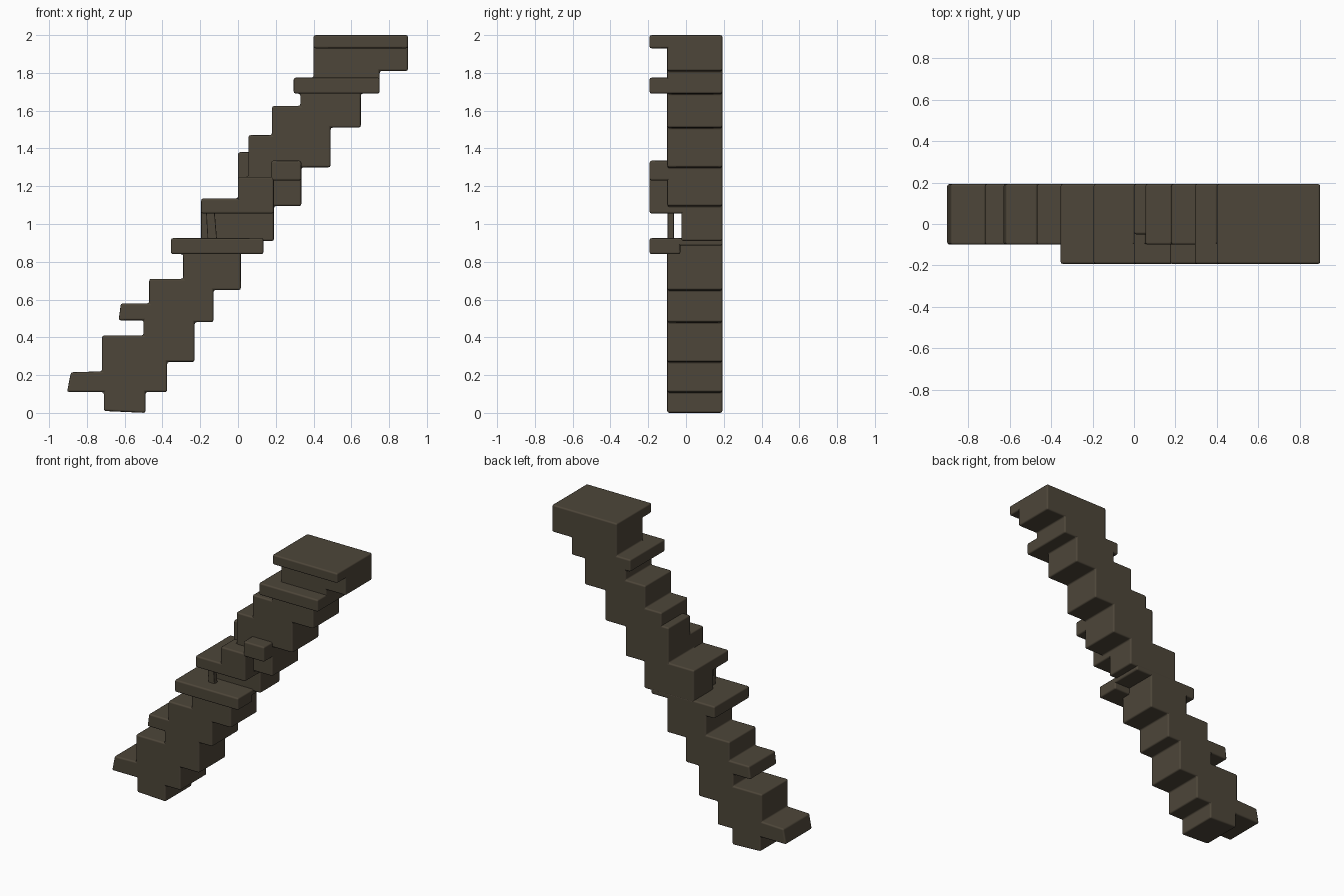
import bpy
import bmesh

cube = bpy.data.objects.get("Cube")
if cube:
    bpy.data.objects.remove(cube, do_unlink=True)

stone = bpy.data.materials.new("dark_brown_stone")
stone.use_nodes = True
COLOUR = (0.075, 0.061, 0.041, 1)
stone.diffuse_color = COLOUR
stone.node_tree.nodes["Principled BSDF"].inputs["Base Color"].default_value = COLOUR

BACK = 0.193
FACE = -0.1
LIP = -0.193


def extrude_outline(name, outline, front, back=BACK, bevel=0.011):
    """Extrude an x-z outline from front to back and round its edges."""
    bm = bmesh.new()
    face = bm.faces.new([bm.verts.new((x, front, z)) for x, z in outline])
    moved = bmesh.ops.extrude_face_region(bm, geom=[face])["geom"]
    bmesh.ops.translate(bm, vec=(0, back - front, 0),
                        verts=[v for v in moved if isinstance(v, bmesh.types.BMVert)])
    bmesh.ops.recalc_face_normals(bm, faces=bm.faces)
    mesh = bpy.data.meshes.new(name)
    bm.to_mesh(mesh)
    bm.free()
    mesh.materials.append(stone)
    obj = bpy.data.objects.new(name, mesh)
    bpy.context.collection.objects.link(obj)
    mod = obj.modifiers.new("rounded_edges", "BEVEL")
    mod.width = bevel
    mod.segments = 2
    mod.harden_normals = True
    bpy.ops.object.select_all(action="DESELECT")
    obj.select_set(True)
    bpy.context.view_layer.objects.active = obj
    bpy.ops.object.shade_smooth_by_angle()
    return obj


def block(name, x0, x1, z0, z1, front, back=BACK):
    return extrude_outline(name, [(x0, z0), (x1, z0), (x1, z1), (x0, z1)], front, back)


# Lower flight: underside steps up, then treads back down
extrude_outline("lower_flight", [
    (-0.71, 0.01), (-0.49, 0), (-0.49, 0.11), (-0.375, 0.11), (-0.375, 0.27),
    (-0.23, 0.27), (-0.23, 0.48), (-0.13, 0.48), (-0.13, 0.65), (0.015, 0.65),
    (0.015, 0.925), (-0.355, 0.925), (-0.355, 0.84), (-0.29, 0.84), (-0.29, 0.71),
    (-0.47, 0.71), (-0.47, 0.58), (-0.62, 0.58), (-0.632, 0.49), (-0.5, 0.49),
    (-0.5, 0.41), (-0.72, 0.41), (-0.72, 0.22), (-0.885, 0.215), (-0.905, 0.11),
    (-0.71, 0.11)], FACE)

# Upper flight
extrude_outline("upper_flight", [
    (-0.195, 1.055), (0.19, 1.055), (0.19, 1.095), (0.335, 1.095), (0.335, 1.3),
    (0.49, 1.3), (0.49, 1.51), (0.65, 1.51), (0.65, 1.69), (0.75, 1.69),
    (0.75, 1.81), (0.9, 1.81), (0.9, 2), (0.4, 2), (0.4, 1.775), (0.295, 1.775),
    (0.295, 1.69), (0.33, 1.69), (0.33, 1.625), (0.18, 1.625), (0.18, 1.47),
    (0.055, 1.47), (0.055, 1.25), (0, 1.25), (0, 1.135), (-0.195, 1.135)], FACE)

# Recessed core joining the flights, with a thin prop in the gap
block("recessed_core", -0.195, 0.19, 0.91, 1.115, -0.025)
extrude_outline("thin_prop", [(-0.16, 0.9), (-0.11, 0.9), (-0.125, 1.08), (-0.17, 1.08)],
                -0.098, -0.064, 0.005)
block("middle_ledge", -0.05, 0.135, 0.885, 0.925, -0.06)
block("small_step", 0, 0.1, 1.2, 1.38, -0.05)

# Treads and blocks that overhang the front
block("middle_tread", -0.355, 0.135, 0.84, 0.925, LIP, -0.03)
block("gap_lintel", -0.195, 0.19, 1.055, 1.135, LIP, -0.03)
block("front_block", 0, 0.19, 1.055, 1.25, LIP, -0.03)
block("front_cap", 0.175, 0.335, 1.23, 1.335, LIP, -0.03)
block("high_tread", 0.295, 0.75, 1.69, 1.775, LIP)
block("top_landing", 0.4, 0.9, 1.93, 2, LIP)
